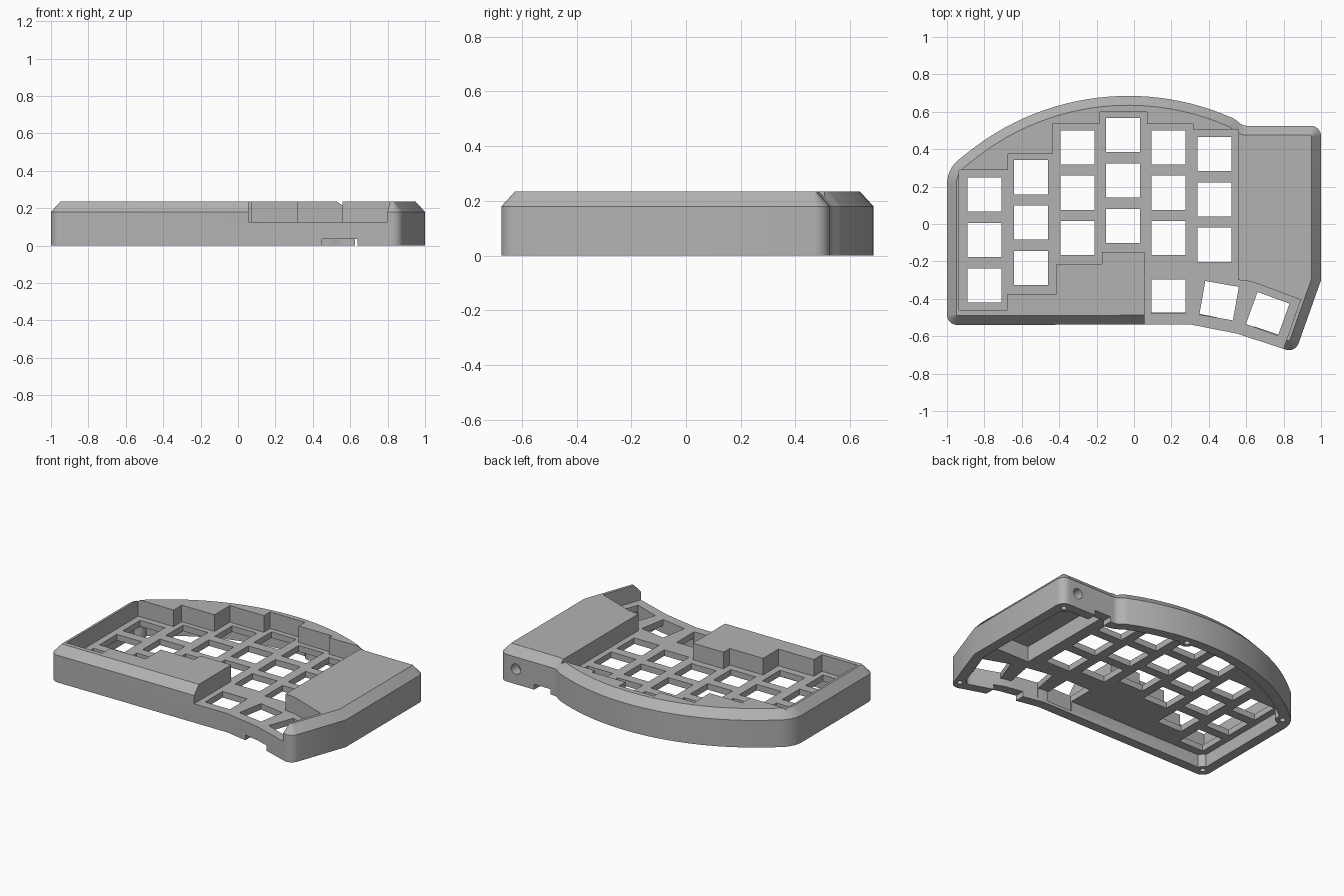
import bpy, bmesh, math
from mathutils import Vector, Matrix

cube = bpy.data.objects.get("Cube")
if cube:
    bpy.data.objects.remove(cube, do_unlink=True)

TOP, SHOULDER, DECK, CEILING = 0.235, 0.18, 0.125, 0.085

grey = bpy.data.materials.new("case_grey")
grey.use_nodes = True
grey.diffuse_color = (0.45, 0.45, 0.45, 1)
grey.node_tree.nodes["Principled BSDF"].inputs["Base Color"].default_value = (0.45, 0.45, 0.45, 1)


def make_object(name, bm):
    bmesh.ops.recalc_face_normals(bm, faces=bm.faces)
    mesh = bpy.data.meshes.new(name)
    bm.to_mesh(mesh)
    bm.free()
    mesh.materials.append(grey)
    obj = bpy.data.objects.new(name, mesh)
    bpy.context.collection.objects.link(obj)
    return obj


def add_loft(bm, rings):
    """Stack (polygon, height) rings into a closed solid."""
    loops = [[bm.verts.new((p[0], p[1], z)) for p in poly] for poly, z in rings]
    n = len(loops[0])
    for low, high in zip(loops, loops[1:]):
        for i in range(n):
            j = (i + 1) % n
            bm.faces.new((low[i], low[j], high[j], high[i]))
    bm.faces.new(loops[0][::-1])
    bm.faces.new(loops[-1])


def prism(name, poly, z0, z1):
    bm = bmesh.new()
    add_loft(bm, [(poly, z0), (poly, z1)])
    return make_object(name, bm)


def rect(x0, x1, y0, y1):
    return [(x0, y0), (x1, y0), (x1, y1), (x0, y1)]


def circle(x, y, r, n=24):
    return [(x + r * math.cos(math.tau * i / n), y + r * math.sin(math.tau * i / n)) for i in range(n)]


def rounded(corners, least=0.0, steps=7):
    """Round each (x, y, radius) corner with a true arc."""
    pts = []
    for i, (x, y, r) in enumerate(corners):
        p = Vector((x, y))
        if not r:
            pts.append(p)
            continue
        r = max(r, least)
        u = (Vector(corners[i - 1][:2]) - p).normalized()
        v = (Vector(corners[(i + 1) % len(corners)][:2]) - p).normalized()
        half = u.angle(v) / 2
        c = p + (u + v).normalized() * r / math.sin(half)
        t = r / math.tan(half)
        for k in range(steps + 1):
            d = (p + u * t - c).lerp(p + v * t - c, k / steps)
            pts.append(c + d.normalized() * r)
    return pts


def inset(poly, dist):
    out = []
    for i, p in enumerate(poly):
        a = (p - poly[i - 1]).normalized()
        b = (poly[(i + 1) % len(poly)] - p).normalized()
        n1, n2 = Vector((-a.y, a.x)), Vector((-b.y, b.x))
        out.append(p + (n1 + n2) * dist / (1 + n1.dot(n2)))
    return out


def cut(obj, cutter):
    mod = obj.modifiers.new("cut", "BOOLEAN")
    mod.operation, mod.solver, mod.object = "DIFFERENCE", "EXACT", cutter
    bpy.context.view_layer.objects.active = obj
    bpy.ops.object.modifier_apply(modifier=mod.name)
    bpy.data.objects.remove(cutter, do_unlink=True)


# Outer outline, counter-clockwise, with a broad arc along the back
R, CX, CY = 1.37, -0.03, -0.685
arc = []
for i in range(25):
    x = 0.47 - i * (0.47 + 0.86) / 24
    arc.append((x, CY + math.sqrt(R * R - (x - CX) ** 2), 0))
corners = [(-1, -0.54, 0.055), (0.3, -0.537, 0), (0.555, -0.587, 0), (0.862, -0.689, 0.055),
           (1, -0.3, 0), (1, 0.525, 0.055), (0.585, 0.525, 0.06), (0.535, 0.563, 0.08)]
corners += arc + [(-1, 0.295, 0.17)]
outline = rounded(corners)

# Case body with a chamfered top edge
bm = bmesh.new()
add_loft(bm, [(outline, 0), (outline, SHOULDER), (inset(outline, 0.05), TOP)])
case = make_object("keyboard_case", bm)

# Stepped key well, open at the front over the thumb keys
well = [(-0.935, -0.46), (-0.675, -0.46), (-0.675, -0.375), (-0.415, -0.375), (-0.415, -0.215),
        (-0.17, -0.215), (-0.17, -0.15), (0.055, -0.15), (0.055, -0.8), (0.752, -0.8),
        (0.89, -0.405), (0.63, -0.308), (0.56, -0.3), (0.56, 0.505), (0.315, 0.505),
        (0.315, 0.535), (0.07, 0.535), (0.07, 0.6), (-0.185, 0.6), (-0.185, 0.535),
        (-0.435, 0.535), (-0.435, 0.375), (-0.675, 0.375), (-0.675, 0.29), (-0.935, 0.29)]
cut(case, prism("well_cutter", well, DECK, 0.5))

# Hollow underside, leaving screw bosses standing
screws = [(-0.945, -0.485), (-0.925, 0.285), (0.11, 0.625), (0.945, 0.47), (0.85, -0.615)]
hollow = prism("hollow_cutter", inset(rounded(corners, 0.1), 0.065), -0.1, CEILING)
for x, y in screws:
    cut(hollow, prism("boss", circle(x, y, 0.045), -0.2, 0.2))
cut(case, hollow)
for x, y in screws:
    cut(case, prism("screw_cutter", circle(x, y, 0.018, 16), -0.1, 0.075))

# Deeper controller bay under the raised side block
cut(case, prism("bay_cutter", rect(0.6, 0.932, -0.275, 0.456), 0.05, 0.19))

# Square key openings: six staggered columns and three thumb keys
columns = [(-0.8, 0.157), (-0.55, 0.25), (-0.303, 0.41), (-0.06, 0.475), (0.185, 0.41), (0.43, 0.375)]
keys = [(x, top - row * 0.243, 0) for x, top in columns for row in range(3)]
keys += [(0.185, -0.388, 0), (0.455, -0.41, -10), (0.715, -0.48, -20)]
bm = bmesh.new()
for x, y, turn in keys:
    place = Matrix.Translation((x, y, 0.1)) @ Matrix.Rotation(math.radians(turn), 4, "Z")
    bmesh.ops.create_cube(bm, size=1, matrix=place @ Matrix.Diagonal((0.182, 0.182, 0.16, 1)))
cut(case, make_object("key_cutter", bm))

# Cable notches in the lower edge, front and back
cut(case, prism("front_notch_cutter", rect(0.45, 0.64, -0.75, -0.48), -0.1, 0.035))
cut(case, prism("back_notch_cutter", rect(0.625, 0.745, 0.42, 0.7), -0.1, 0.035))

# Round socket through the back wall
bm = bmesh.new()
bmesh.ops.create_cone(bm, cap_ends=True, segments=32, radius1=0.034, radius2=0.034, depth=0.2,
                      matrix=Matrix.Translation((0.88, 0.52, 0.1)) @ Matrix.Rotation(math.pi / 2, 4, "X"))
cut(case, make_object("socket_cutter", bm))

# Smooth curves, crisp edges
bpy.ops.object.select_all(action="DESELECT")
case.select_set(True)
bpy.context.view_layer.objects.active = case
bpy.ops.object.shade_smooth_by_angle(angle=math.radians(25))
